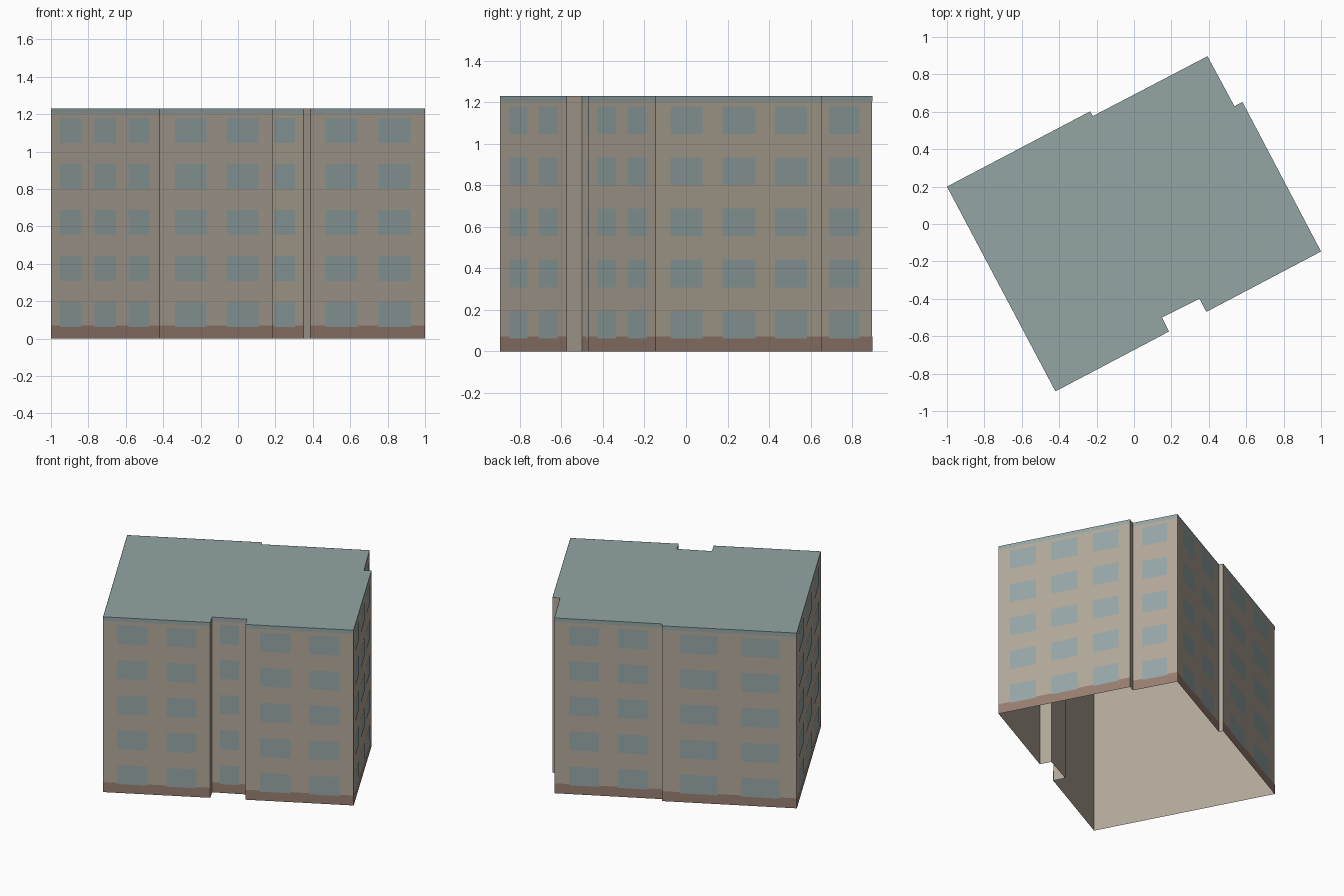
import bpy
from mathutils import Vector

cube = bpy.data.objects.get("Cube")
if cube:
    bpy.data.objects.remove(cube, do_unlink=True)

HEIGHT = 1.23


def make_material(name, colour):
    mat = bpy.data.materials.new(name)
    mat.use_nodes = True
    mat.diffuse_color = (*colour, 1)
    bsdf = mat.node_tree.nodes["Principled BSDF"]
    bsdf.inputs["Base Color"].default_value = (*colour, 1)
    bsdf.inputs["Roughness"].default_value = 0.9
    return mat


wall_mat = make_material("beige wall", (0.445, 0.392, 0.32))
glass_mat = make_material("grey blue window", (0.305, 0.381, 0.386))
base_mat = make_material("brown base", (0.314, 0.205, 0.16))
roof_mat = make_material("grey green roof", (0.296, 0.374, 0.378))


def make_object(name, quads, mat):
    """Build one flat-shaded object from a list of polygons."""
    verts = [v for q in quads for v in q]
    faces, start = [], 0
    for q in quads:
        faces.append(range(start, start + len(q)))
        start += len(q)
    mesh = bpy.data.meshes.new(name)
    mesh.from_pydata(verts, [], [tuple(f) for f in faces])
    mesh.materials.append(mat)
    obj = bpy.data.objects.new(name, mesh)
    bpy.context.collection.objects.link(obj)
    return obj


def panel(a, b, left, right, low, high, lift=0.0):
    """Upright rectangle on the wall from a to b, lifted outwards."""
    along = b - a
    out = Vector((along.y, -along.x)).normalized() * lift
    p, q = a + along * left + out, a + along * right + out
    return [(p.x, p.y, low), (q.x, q.y, low), (q.x, q.y, high), (p.x, p.y, high)]


# Footprint corners, each with the window columns on the wall that follows
footprint = [
    (-0.42, -0.895, 2), (0.187, -0.575, 0), (0.15, -0.50, 1), (0.35, -0.40, 0),
    (0.387, -0.47, 2), (1.0, -0.147, 3), (0.58, 0.652, 0), (0.537, 0.63, 1),
    (0.393, 0.897, 2), (-0.22, 0.577, 0), (-0.235, 0.602, 2), (-1.0, 0.20, 3),
]
# Window spans as fractions of the wall length, by column count
spans = {
    0: [],
    1: [(0.22, 0.77)],
    2: [(0.135, 0.415), (0.59, 0.873)],
    3: [(0.088, 0.283), (0.403, 0.602), (0.72, 0.913)],
}

walls, windows, bases, bands = [], [], [], []
for i, (x, y, columns) in enumerate(footprint):
    a = Vector((x, y))
    b = Vector(footprint[(i + 1) % len(footprint)][:2])
    walls.append(panel(a, b, 0, 1, 0, HEIGHT))
    if not columns:
        continue
    bases.append(panel(a, b, 0, 1, 0, 0.07, 0.001))
    bands.append(panel(a, b, 0, 1, 1.203, HEIGHT, 0.001))
    for left, right in spans[columns]:
        for storey in range(5):
            low = 0.062 + 0.246 * storey
            windows.append(panel(a, b, left, right, low, low + 0.133, 0.002))

# Open-bottomed shell with thin painted plates
make_object("walls", walls, wall_mat)
make_object("windows", windows, glass_mat)
make_object("base_band", bases, base_mat)
make_object("roof_edge_band", bands, roof_mat)
make_object("roof", [[(x, y, HEIGHT) for x, y, _ in footprint]], roof_mat)
